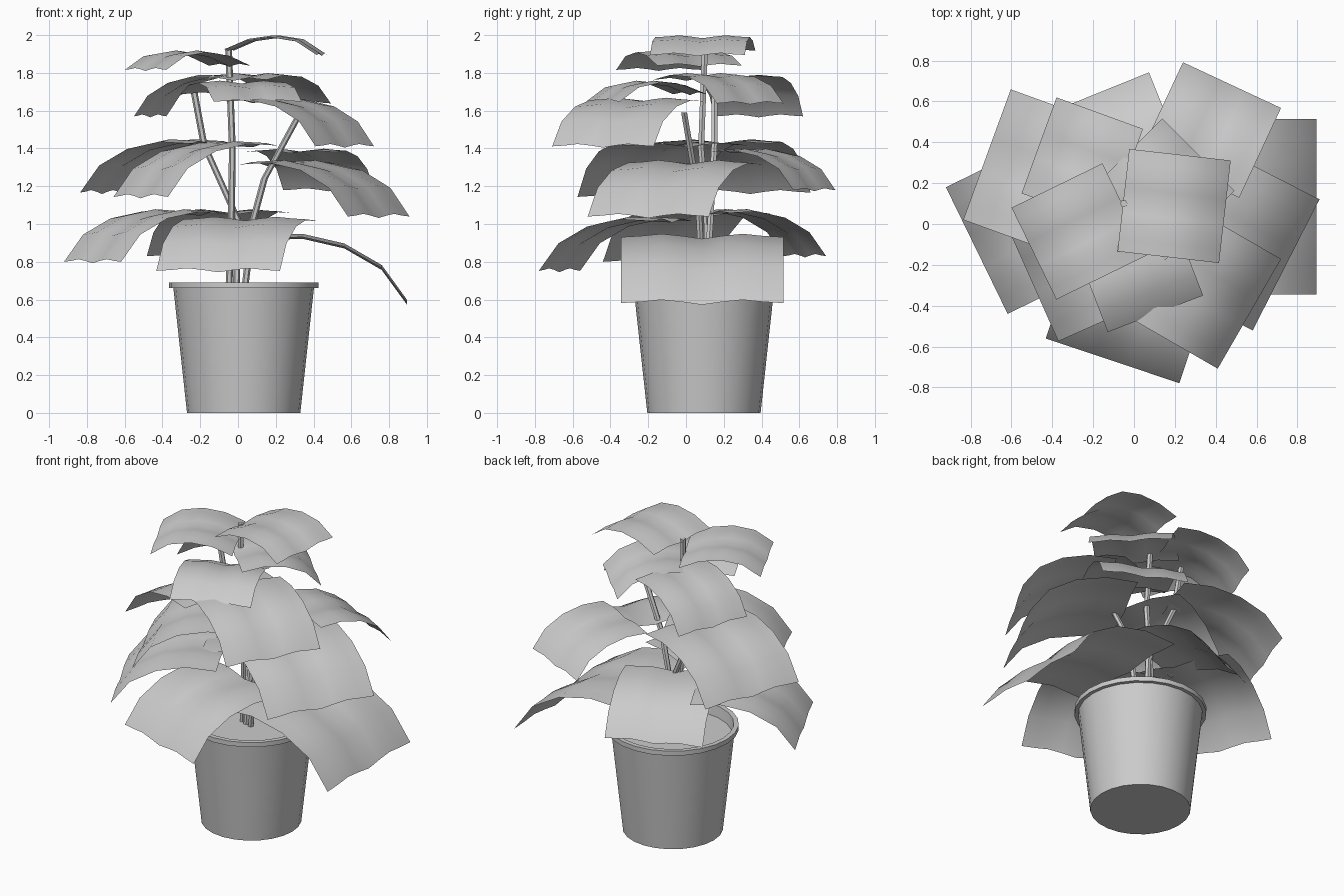
import bpy, bmesh
from math import sin, cos, pi, radians
from mathutils import Vector

cube = bpy.data.objects.get("Cube")
if cube:
    bpy.data.objects.remove(cube, do_unlink=True)

grey = bpy.data.materials.new("plain_grey")
grey.use_nodes = True
tone = (0.6, 0.6, 0.6, 1)
grey.diffuse_color = tone
grey.node_tree.nodes["Principled BSDF"].inputs["Base Color"].default_value = tone


def finish(name, bm, angle):
    mesh = bpy.data.meshes.new(name)
    bm.to_mesh(mesh)
    bm.free()
    mesh.materials.append(grey)
    obj = bpy.data.objects.new(name, mesh)
    bpy.context.collection.objects.link(obj)
    bpy.ops.object.select_all(action='DESELECT')
    obj.select_set(True)
    bpy.context.view_layer.objects.active = obj
    bpy.ops.object.shade_smooth_by_angle(angle=radians(angle))
    return obj


def bridge(bm, rows, closed):
    for a, b in zip(rows, rows[1:]):
        n = len(a)
        for i in range(n if closed else n - 1):
            j = (i + 1) % n
            bm.faces.new((a[i], a[j], b[j], b[i]))


# Pot: lathed profile with a rim lip and a soil surface inside
def pot(cx, cy, sides=24):
    profile = [(0.3, 0), (0.372, 0.66), (0.395, 0.66), (0.395, 0.69),
               (0.365, 0.69), (0.355, 0.62)]
    bm = bmesh.new()
    rows = [[bm.verts.new((cx + r * cos(2 * pi * i / sides),
                           cy + r * sin(2 * pi * i / sides), z))
             for i in range(sides)] for r, z in profile]
    bridge(bm, rows, True)
    bm.faces.new(rows[0][::-1])
    bm.faces.new(rows[-1])
    finish("pot", bm, 35)


# Leaf: square sheet arched along its length, rippled across its width
def leaf(name, tip, yaw, width, peak, tilt):
    step = width * 0.265
    x = z = 0
    path = [(x, z)]
    for bend in (23, 8, -9, -33):
        a = radians(bend + tilt)
        x += step * cos(a)
        z += step * sin(a)
        path.append((x, z))
    top = max(p[1] for p in path)
    along = Vector((cos(radians(yaw)), sin(radians(yaw)), 0))
    across = Vector((-along.y, along.x, 0))
    end = Vector((tip[0], tip[1], peak - 0.015 * width))
    bm = bmesh.new()
    rows = []
    for px, pz in path:
        row = []
        for i in range(9):
            u = i / 4 - 1
            ripple = -0.018 * width * cos(2 * pi * u) * (1 - abs(u) * 0.6)
            row.append(bm.verts.new(end + along * (px - x) + across * (u * width / 2)
                                    + Vector((0, 0, pz - top + ripple))))
        rows.append(row)
    bridge(bm, rows, False)
    for f in bm.faces:
        f.normal_update()
        if f.normal.z < 0:
            f.normal_flip()
    finish(name, bm, 60)


# Stem: square-ish tube along a path
def stem(name, points, radius=0.018):
    bm = bmesh.new()
    rows = [[bm.verts.new(Vector(p) + Vector((radius * cos(pi * i / 3),
                                              radius * sin(pi * i / 3), 0)))
             for i in range(6)] for p in points]
    bridge(bm, rows, True)
    bm.faces.new(rows[0][::-1])
    bm.faces.new(rows[-1])
    finish(name, bm, 40)


pot(0.03, 0.095)

stem("main_stem", [(-0.05, 0.12, 0.61), (-0.035, 0.11, 1.0), (-0.03, 0.08, 1.4), (-0.05, 0.1, 1.93)])
stem("left_stem", [(-0.01, 0.1, 0.61), (0, 0.13, 1.02), (-0.18, 0.15, 1.42), (-0.24, 0.15, 1.74)])
stem("right_stem", [(0.03, 0.09, 0.61), (0.08, 0.07, 1.02), (0.14, 0.05, 1.24), (0.33, -0.01, 1.59)])

# Leaves: tip middle, heading, width, crest height, tilt
leaf("top_leaf_right", (0.445, 0.06), -6.5, 0.505, 2.0, 0)
leaf("top_leaf_left", (-0.49, -0.145), 206, 0.5, 1.92, 0)
leaf("upper_leaf_front", (0.105, -0.44), -69, 0.5, 1.76, -2)
leaf("upper_leaf_right", (0.565, -0.44), -30, 0.62, 1.67, -20)
leaf("upper_leaf_left", (-0.465, 0.385), 160, 0.5, 1.79, -22)
leaf("upper_leaf_back", (0.315, 0.34), 45, 0.5, 1.8, -12)
leaf("middle_leaf_right", (0.745, -0.2), -27, 0.72, 1.34, -20)
leaf("middle_leaf_left", (-0.72, 0.34), 160, 0.68, 1.45, -20)
leaf("middle_leaf_front", (-0.515, -0.25), 204, 0.71, 1.44, -20)
leaf("middle_leaf_back", (0.48, 0.68), 65, 0.53, 1.4, -20)
leaf("lower_leaf_right", (0.895, 0.085), 0, 0.86, 0.95, -21)
leaf("lower_leaf_front", (-0.105, -0.67), 251.5, 0.69, 1.04, -20)
leaf("lower_leaf_left", (-0.77, -0.13), 206, 0.69, 1.08, -19)
leaf("lower_leaf_back", (-0.205, 0.63), 112, 0.6, 1.08, -20)
